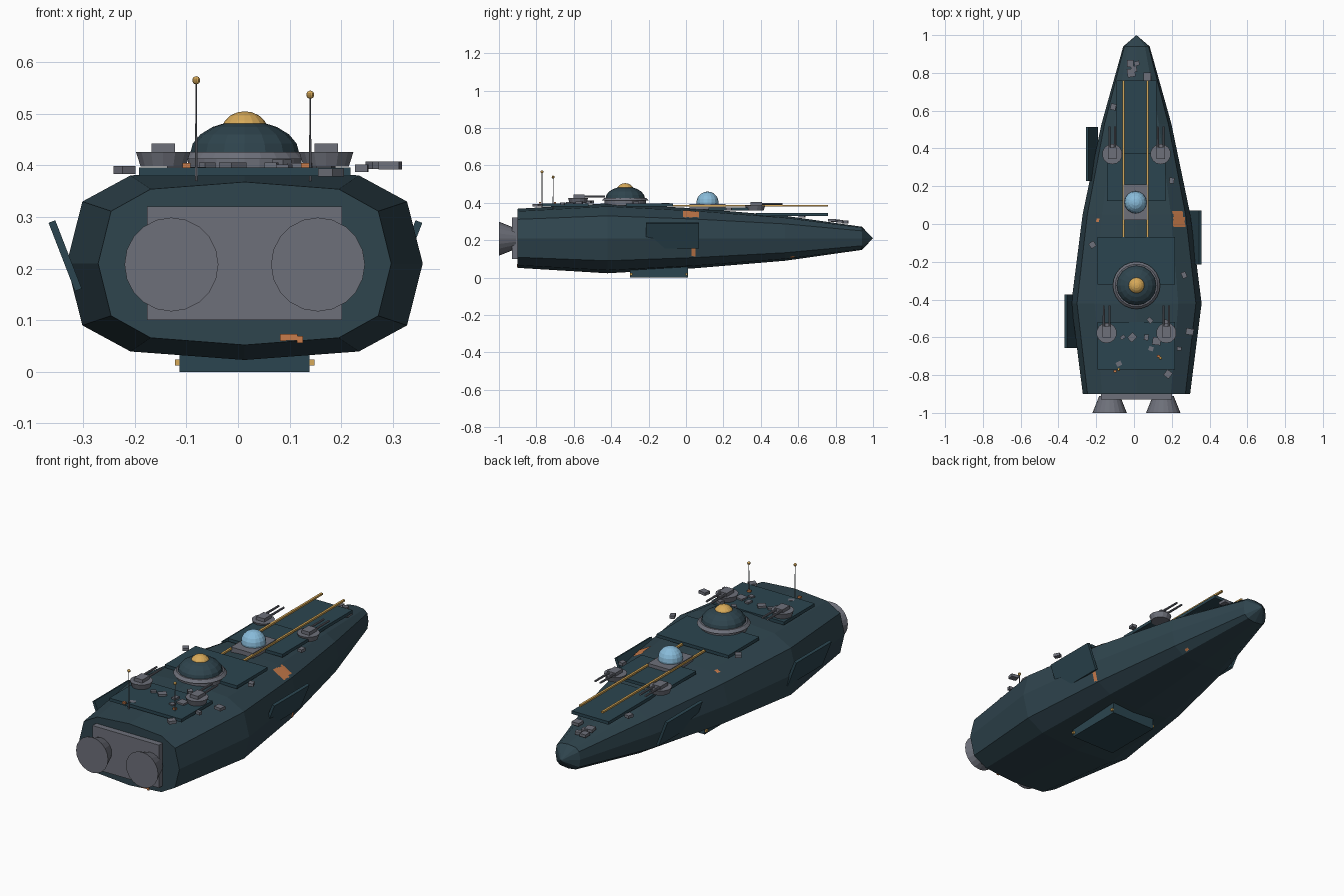
import bpy, bmesh, math, random
from mathutils import Vector, Matrix

random.seed(4)
if "Cube" in bpy.data.objects:
    bpy.data.objects.remove(bpy.data.objects["Cube"])


def material(name, rgb):
    m = bpy.data.materials.new(name)
    m.use_nodes = True
    m.diffuse_color = (*rgb, 1)
    m.node_tree.nodes["Principled BSDF"].inputs["Base Color"].default_value = (*rgb, 1)
    return m


HULL = material("dark teal", (0.028, 0.058, 0.075))
TRIM = material("deep blue teal", (0.024, 0.06, 0.08))
GREY = material("gunmetal grey", (0.155, 0.163, 0.195))
GOLD = material("gold", (0.68, 0.40, 0.10))
BLUE = material("pale blue", (0.25, 0.50, 0.70))
RUST = material("rust orange", (0.58, 0.20, 0.07))

CX, CZ = 0.013, 0.21


def finish(name, bm, mat):
    bmesh.ops.recalc_face_normals(bm, faces=bm.faces)
    me = bpy.data.meshes.new(name)
    bm.to_mesh(me)
    bm.free()
    me.materials.append(mat)
    ob = bpy.data.objects.new(name, me)
    bpy.context.collection.objects.link(ob)
    return ob


def box(name, loc, size, mat, rot=(0, 0, 0)):
    bm = bmesh.new()
    bmesh.ops.create_cube(bm, size=1)
    bmesh.ops.scale(bm, vec=size, verts=bm.verts)
    ob = finish(name, bm, mat)
    ob.location, ob.rotation_euler = loc, rot
    return ob


def cone(name, loc, r1, r2, depth, mat, sides=16, rot=(0, 0, 0)):
    bm = bmesh.new()
    bmesh.ops.create_cone(bm, cap_ends=True, segments=sides, radius1=r1, radius2=r2, depth=depth)
    ob = finish(name, bm, mat)
    ob.location, ob.rotation_euler = loc, rot
    return ob


def dome(name, loc, r, height, mat, sides=16, rings=10):
    bm = bmesh.new()
    bmesh.ops.create_uvsphere(bm, u_segments=sides, v_segments=rings, radius=1)
    bmesh.ops.scale(bm, vec=(r, r, height), verts=bm.verts)
    ob = finish(name, bm, mat)
    ob.location = loc
    return ob


# Hull: y, half width, half height of each cross-section
STATIONS = [(-0.9, 0.284, 0.158), (-0.42, 0.345, 0.187), (0.05, 0.285, 0.16),
            (0.53, 0.185, 0.12), (0.94, 0.07, 0.062)]


def half_sizes(y):
    for (y0, w0, h0), (y1, w1, h1) in zip(STATIONS, STATIONS[1:]):
        if y <= y1:
            f = (y - y0) / (y1 - y0)
            return w0 + f * (w1 - w0), h0 + f * (h1 - h0)
    return STATIONS[-1][1:]


def corner(k, y, grow=0):
    w, h = half_sizes(y)
    a = math.radians(30 * k)
    c, s = math.cos(a), math.sin(a)
    power = lambda v: math.copysign(abs(v) ** 0.64, v) if abs(v) > 1e-6 else 0
    return Vector((CX + (w + grow) * power(c), y, CZ + (h + grow) * power(s)))


def surface(t, y, grow=0):
    k = math.floor(t)
    return corner(k, y, grow).lerp(corner(k + 1, y, grow), t - k)


bm = bmesh.new()
rings = [[bm.verts.new(corner(k, s[0])) for k in range(12)] for s in STATIONS]
tip = bm.verts.new((CX, 1.0, CZ))
bm.faces.new(rings[0])
for a, b in zip(rings, rings[1:]):
    for k in range(12):
        bm.faces.new((a[k], a[k - 1], b[k - 1], b[k]))
for k in range(12):
    bm.faces.new((rings[-1][k], rings[-1][k - 1], tip))
finish("hull", bm, HULL)


# Rust patches lying on the hull, with ragged ends
def patch(name, t0, t1, y0, y1, strips=5):
    bm = bmesh.new()
    for i in range(strips):
        ya, yb = (y0 + (y1 - y0) * j / strips for j in (i, i + 1))
        ta = t0 + random.uniform(0, 0.15) * (t1 - t0)
        tb = t1 - random.uniform(0, 0.15) * (t1 - t0)
        pts = [(ta, ya), (tb, ya), (tb, yb), (ta, yb)]
        bm.faces.new([bm.verts.new(surface(t, y, 0.003)) for t, y in pts])
    finish(name, bm, RUST)


patch("rust_patch_shoulder", 1.1, 1.95, -0.015, 0.07)
patch("rust_patch_side", -0.95, -0.45, 0.03, 0.05, 2)
patch("rust_patch_bow", -1.9, -1.6, 0.56, 0.58, 2)
patch("rust_patch_left", 4.1, 4.35, 0.01, 0.03, 2)
for i in range(4):
    box("rust_patch_stern", (0.087 + i * 0.011, -0.901, 0.065 + random.uniform(-0.003, 0.003)),
        (0.012, 0.004, 0.013), RUST)

# Engines
box("engine_block", (CX, -0.91, CZ), (0.378, 0.04, 0.22), GREY)
for side in (-1, 1):
    cone("engine_nozzle", (CX + side * 0.142, -0.955, 0.208), 0.055, 0.091, 0.09, GREY, 20,
         (math.pi / 2, 0, 0))

# Deck plates: y centre, width, length, z centre
for y, w, l, z in [(-0.645, 0.41, 0.25, 0.388), (-0.195, 0.41, 0.25, 0.388),
                   (0.248, 0.31, 0.255, 0.368), (0.567, 0.21, 0.385, 0.338)]:
    box("deck_plate", (CX, y, z), (w, l, 0.016), TRIM)

# Gold rails along the deck
for side in (-1, 1):
    box("deck_rail", (CX - 0.005 + side * 0.063, 0.345, 0.384), (0.011, 0.83, 0.009), GOLD)

# Command dome
cone("bridge_base", (CX, -0.325, 0.4), 0.11, 0.11, 0.03, GREY, 24)
cone("bridge_ring", (CX, -0.325, 0.419), 0.125, 0.112, 0.014, GREY, 24)
dome("bridge_dome", (CX, -0.325, 0.422), 0.106, 0.065, HULL)
dome("bridge_cap", (CX, -0.325, 0.462), 0.047, 0.043, GOLD)

# Sensor dome
box("sensor_base", (0.008, 0.115, 0.378), (0.125, 0.19, 0.03), GREY)
dome("sensor_dome", (0.008, 0.115, 0.402), 0.059, 0.058, BLUE)

# Twin-gun turrets
for y, offset, z in [(0.37, 0.128, 0.358), (-0.577, 0.158, 0.398)]:
    for side in (-1, 1):
        x = CX + side * offset
        cone("turret_base", (x, y, z + 0.014), 0.045, 0.054, 0.028, GREY, 14)
        box("turret_head", (x, y + 0.005, z + 0.036), (0.046, 0.06, 0.018), GREY)
        for gun in (-1, 1):
            cone("turret_barrel", (x + gun * 0.015, y + 0.085, z + 0.036), 0.006, 0.005, 0.12,
                 GREY, 8, (-math.pi / 2, 0, 0))

# Antennas
for x, y, top in [(-0.081, -0.77, 0.565), (0.14, -0.71, 0.537)]:
    cone("antenna_mast", (x, y, (top + 0.37) / 2), 0.003, 0.0015, top - 0.37, GREY, 6)
    dome("antenna_tip", (x, y, top), 0.008, 0.008, GOLD, 10, 8)

# Tilted side armour
for x, y, side in [(0.325, -0.072, 1), (-0.335, -0.515, -1), (-0.222, 0.37, -1)]:
    box("side_armour", (x, y, 0.225), (0.014, 0.285, 0.142), TRIM, (0, side * 0.37, 0))

# Keel pod with corner lamps
box("keel_pod", (CX, -0.145, 0.04), (0.252, 0.31, 0.08), TRIM)
for sx in (-1, 1):
    for sy in (-1, 1):
        box("keel_lamp", (CX + sx * 0.13, -0.145 + sy * 0.148, 0.018), (0.01, 0.012, 0.012), GOLD)

# Scattered deck fittings
FITTINGS = [(-.02, .85), (.015, .85), (-.015, .8), (.0, .82), (.07, .78), (-.11, .62), (-.01, .57),
            (-.08, .25), (.2, .23), (-.22, -.11), (.265, -.27), (.085, -.51), (.17, -.52),
            (-.06, -.6), (-.01, -.6), (.065, -.6), (.09, -.66), (.12, -.62), (.24, -.66),
            (.295, -.57), (.18, -.795), (-.08, -.74)]
for x, y in FITTINGS:
    z = CZ + half_sizes(y)[1] + 0.012
    size = random.uniform(0.024, 0.045)
    box("deck_fitting", (x, y, z), (size, size * random.uniform(0.7, 1), 0.015), GREY,
        (0, 0, random.uniform(0, math.pi)))
for x, y in [(-0.1, -0.78), (0.13, -0.7)]:
    box("deck_lamp", (x, y, 0.4), (0.016, 0.012, 0.01), RUST)
